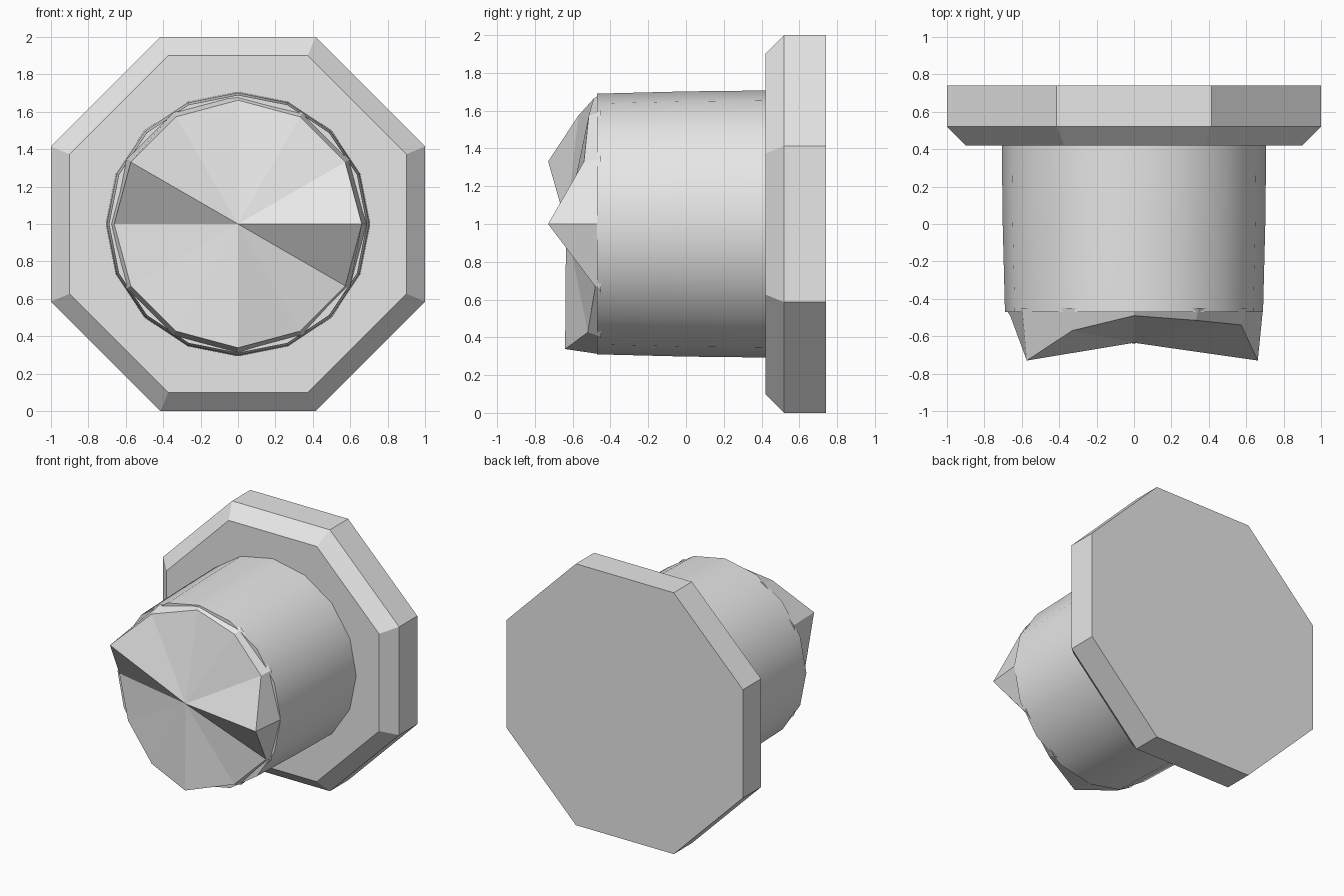
import bpy, bmesh
from math import cos, sin, pi

cube = bpy.data.objects.get("Cube")
if cube:
    bpy.data.objects.remove(cube)

grey = bpy.data.materials.new("plain grey")
grey.use_nodes = True
grey.diffuse_color = (0.8, 0.8, 0.8, 1)
grey.node_tree.nodes["Principled BSDF"].inputs["Base Color"].default_value = (0.8, 0.8, 0.8, 1)


def ring(radius, depths, sides, turn=0):
    """Points round the y axis; depths is one y or a list of y per corner."""
    if not isinstance(depths, list):
        depths = [depths] * sides
    return [(radius * cos(2 * pi * i / sides + turn), depths[i],
             1 + radius * sin(2 * pi * i / sides + turn)) for i in range(sides)]


def loft(name, rings, apex=None):
    """Skin rings from back to front, capped flat or with a fan to an apex."""
    bm = bmesh.new()
    loops = [[bm.verts.new(p) for p in r] for r in rings]
    n = len(loops[0])
    for a, b in zip(loops, loops[1:]):
        for i in range(n):
            j = (i + 1) % n
            bm.faces.new((a[i], a[j], b[j], b[i]))
    bm.faces.new(loops[0])
    if apex:
        tip = bm.verts.new(apex)
        for i in range(n):
            bm.faces.new((loops[-1][i], loops[-1][(i + 1) % n], tip))
    else:
        bm.faces.new(loops[-1])
    bmesh.ops.recalc_face_normals(bm, faces=bm.faces)
    mesh = bpy.data.meshes.new(name)
    bm.to_mesh(mesh)
    bm.free()
    mesh.materials.append(grey)
    obj = bpy.data.objects.new(name, mesh)
    bpy.context.collection.objects.link(obj)
    return obj


# Octagonal head with a chamfered front rim
corner = 1 / cos(pi / 8)
loft("octagonal_head", [ring(r * corner, y, 8, pi / 8)
                        for r, y in ((1, 0.74), (1, 0.52), (0.9, 0.42))])

# Slightly tapered round shaft
shaft = loft("shaft", [ring(r, y, 16)
                       for r, y in ((0.707, 0.43), (0.702, 0), (0.69, -0.47))])
bpy.ops.object.select_all(action='DESELECT')
shaft.select_set(True)
bpy.context.view_layer.objects.active = shaft
bpy.ops.object.shade_smooth_by_angle(angle=pi / 5)

# Jagged broken end, its rim rising and falling round the shaft
rim = [-0.73, -0.54, -0.515, -0.49, -0.57, -0.73,
       -0.49, -0.51, -0.57, -0.64, -0.52, -0.48]
loft("jagged_tip", [ring(0.69, -0.45, 12), ring(0.662, rim, 12)], (0, -0.635, 1))
